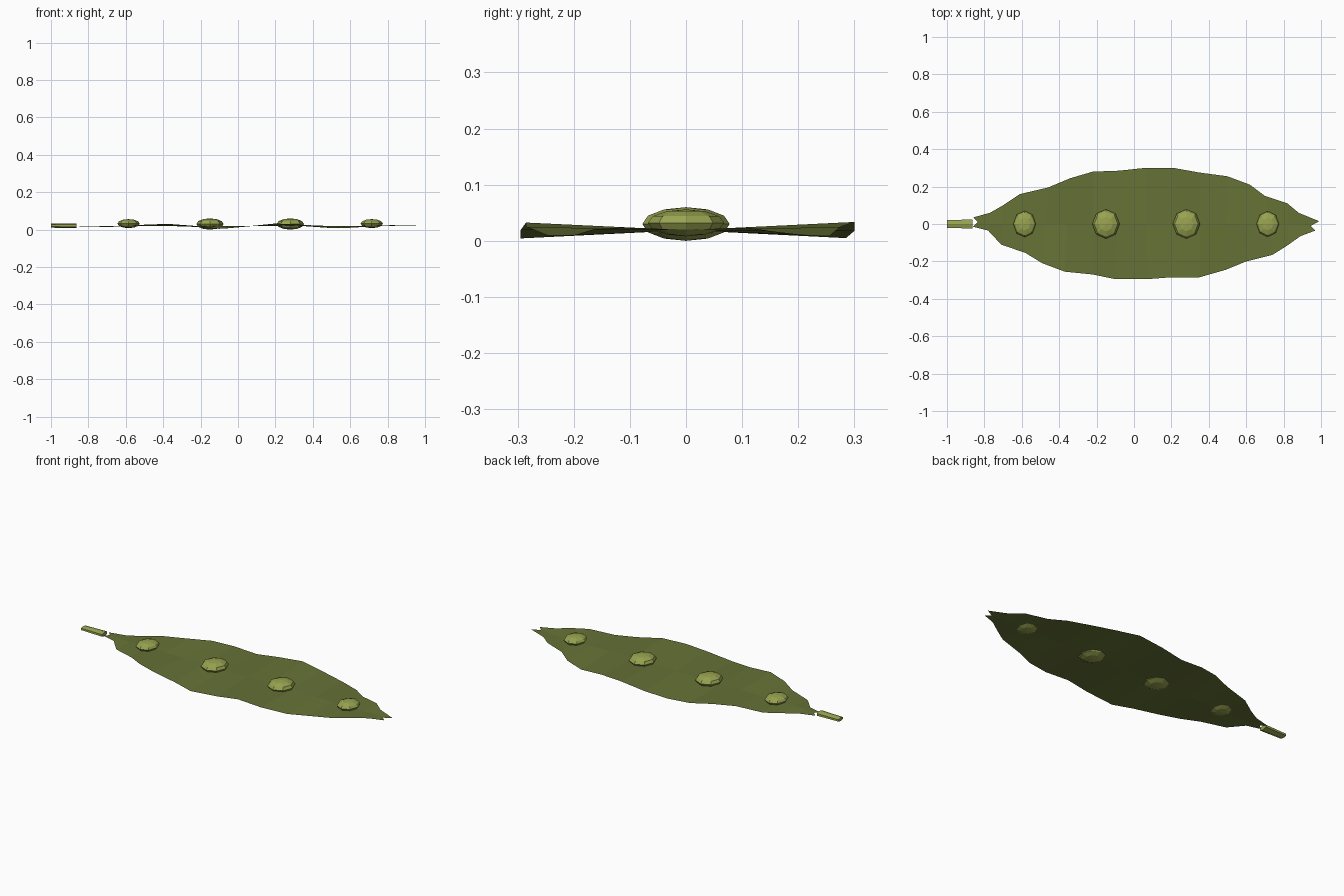
import bpy, bmesh, math
from mathutils import Matrix

if "Cube" in bpy.data.objects:
    bpy.data.objects.remove(bpy.data.objects["Cube"])


def material(name, rgb):
    m = bpy.data.materials.new(name)
    m.diffuse_color = (*rgb, 1)
    m.use_nodes = True
    m.node_tree.nodes["Principled BSDF"].inputs["Base Color"].default_value = m.diffuse_color
    return m


pod_green = material("dark_olive", (0.133, 0.168, 0.037))
pea_green = material("light_olive", (0.314, 0.366, 0.08))


def finish(name, bm, mat):
    me = bpy.data.meshes.new(name)
    bm.to_mesh(me)
    bm.free()
    me.materials.append(mat)
    ob = bpy.data.objects.new(name, me)
    bpy.context.collection.objects.link(ob)
    return ob


# Flat pod: upper and lower outline joined at a centre line, with rippled edges
upper = [(-.86, .035), (-.77, .06), (-.70, .10), (-.61, .16), (-.46, .195), (-.34, .245),
         (-.22, .28), (-.08, .285), (.06, .30), (.21, .30), (.35, .275), (.50, .255),
         (.62, .21), (.70, .15), (.82, .11), (.88, .06), (.99, .015)]
lower = [(-.86, -.015), (-.78, -.035), (-.71, -.11), (-.58, -.155), (-.49, -.21), (-.37, -.255),
         (-.22, -.27), (-.10, -.295), (.07, -.295), (.20, -.285), (.35, -.285), (.49, -.245),
         (.60, -.20), (.74, -.165), (.82, -.115), (.89, -.065), (.97, -.035)]


def ripple(x, y):
    return 0.019 + 0.05 * abs(y) * math.sin(2 * math.pi * (x - 0.07) / 0.65)


bm = bmesh.new()
rows = []
for i, (u, l) in enumerate(zip(upper, lower)):
    cx = (u[0] + l[0]) / 2
    cy = 0.0
    if i == 0:
        cx, cy = -0.835, 0.01       # notch at the stem end
    elif i == len(upper) - 1:
        cx, cy = 0.945, -0.01       # notch at the tip
    rows.append([bm.verts.new((x, y, ripple(x, y))) for x, y in (l, (cx, cy), u)])
for a, b in zip(rows, rows[1:]):
    for k in range(2):
        bm.faces.new((a[k], b[k], b[k + 1], a[k + 1]))
finish("pod", bm, pod_green)

# Row of flattened faceted peas: x, half width, half depth, centre height, half height
for n, (x, rx, ry, z, rz) in enumerate([(-.585, .06, .07, .032, .024), (-.15, .073, .078, .03, .03),
                                        (.28, .073, .078, .03, .03), (.715, .06, .068, .032, .024)]):
    bm = bmesh.new()
    bmesh.ops.create_uvsphere(bm, u_segments=8, v_segments=6, radius=1)
    bm.transform(Matrix.Translation((x, 0, z)) @ Matrix.Diagonal((rx, ry, rz, 1)))
    finish(f"pea_{n + 1}", bm, pea_green)

# Short tapered six-sided stem
bm = bmesh.new()
bmesh.ops.create_cone(bm, cap_ends=True, segments=6, radius1=.024, radius2=.028, depth=.137)
bm.transform(Matrix.Translation((-.9315, 0, .021)) @ Matrix.Diagonal((1, 1, .45, 1))
             @ Matrix.Rotation(math.pi / 2, 4, 'Y') @ Matrix.Rotation(math.pi / 6, 4, 'Z'))
finish("stem", bm, pea_green)
